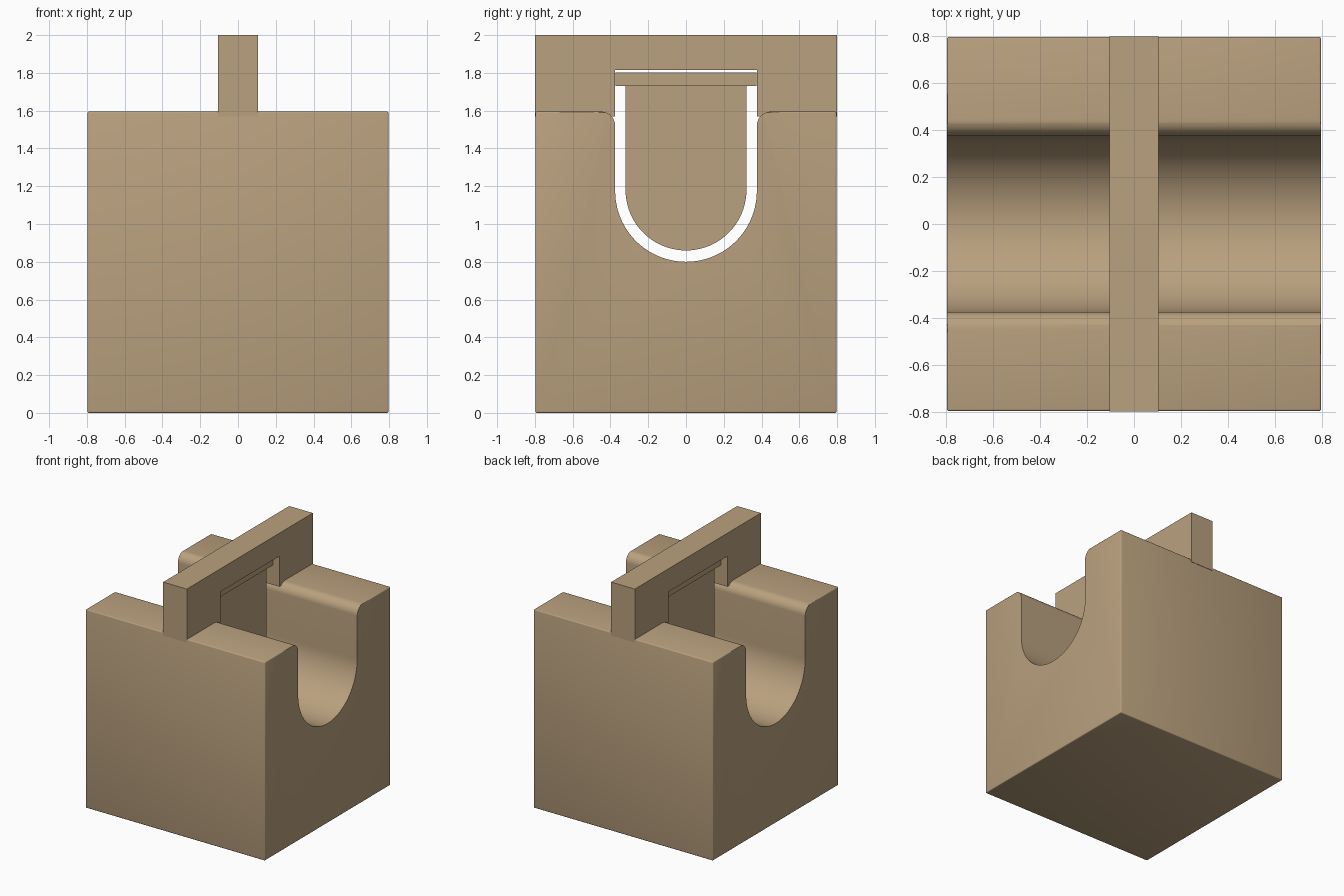
import bpy, bmesh
from math import sin, cos, pi, radians

cube = bpy.data.objects.get("Cube")
if cube:
    bpy.data.objects.remove(cube, do_unlink=True)

# Single sandy material
TAN = (0.49, 0.355, 0.21, 1.0)
mat = bpy.data.materials.new("sandy_tan")
mat.use_nodes = True
mat.diffuse_color = TAN
bsdf = mat.node_tree.nodes["Principled BSDF"]
bsdf.inputs["Base Color"].default_value = TAN


def activate(ob):
    bpy.ops.object.select_all(action='DESELECT')
    ob.select_set(True)
    bpy.context.view_layer.objects.active = ob


def extrude_profile(name, points, half):
    """Extrude a (y, z) outline along x, from -half to +half."""
    bm = bmesh.new()
    face = bm.faces.new([bm.verts.new((-half, y, z)) for y, z in points])
    new = bmesh.ops.extrude_face_region(bm, geom=[face])["geom"]
    verts = [g for g in new if isinstance(g, bmesh.types.BMVert)]
    bmesh.ops.translate(bm, verts=verts, vec=(2 * half, 0, 0))
    bmesh.ops.recalc_face_normals(bm, faces=bm.faces)
    mesh = bpy.data.meshes.new(name)
    bm.to_mesh(mesh)
    bm.free()
    mesh.materials.append(mat)
    ob = bpy.data.objects.new(name, mesh)
    bpy.context.collection.objects.link(ob)
    return ob


def arc(y, z, r, start, end, steps):
    angles = [radians(start + (end - start) * i / steps) for i in range(steps + 1)]
    return [(y + r * cos(a), z + r * sin(a)) for a in angles]


def rect(y, z0, z1):
    return [(-y, z0), (y, z0), (y, z1), (-y, z1)]


def smooth(ob):
    activate(ob)
    bpy.ops.object.shade_smooth_by_angle(angle=radians(32))


SIDE, TOP, SLOT, LIP = 0.797, 1.595, 0.375, 0.075

# Block with softened outer edges
block = extrude_profile("block", rect(SIDE, 0, TOP), SIDE)
bevel = block.modifiers.new("soft_edges", 'BEVEL')
bevel.width = 0.008
bevel.segments = 3

# U-shaped channel with rounded lips, cut along x
lip = SLOT + LIP
right_lip = arc(lip, TOP - LIP, LIP, 180, 90, 10)
left_lip = [(-y, z) for y, z in reversed(right_lip)]
outline = arc(0, 0.8 + SLOT, SLOT, 180, 360, 48) + right_lip
outline += [(lip, 1.8), (-lip, 1.8)] + left_lip
cutter = extrude_profile("channel_cutter", outline, 1.0)
cutter.hide_render = True
cutter.hide_set(True)
cut = block.modifiers.new("channel", 'BOOLEAN')
cut.operation = 'DIFFERENCE'
cut.solver = 'EXACT'
cut.object = cutter
activate(block)
for modifier in ("soft_edges", "channel"):
    bpy.ops.object.modifier_apply(modifier=modifier)
bpy.data.objects.remove(cutter, do_unlink=True)
smooth(block)

# Bridge panel spanning the channel, with a square opening
END, FOOT, ARCH = 0.8, 1.57, 1.815
extrude_profile("bridge", [
    (-END, FOOT), (-SLOT, FOOT), (-SLOT, ARCH), (SLOT, ARCH),
    (SLOT, FOOT), (END, FOOT), (END, 2), (-END, 2)], 0.105)

# Gate blade hanging in the channel, and the bar along its top
R = 0.32
gate = extrude_profile("gate", arc(0, 0.86 + R, R, 180, 360, 40) + [(R, 1.74), (-R, 1.74)], 0.03)
smooth(gate)
extrude_profile("gate_bar", rect(0.372, 1.73, 1.802), 0.05)
